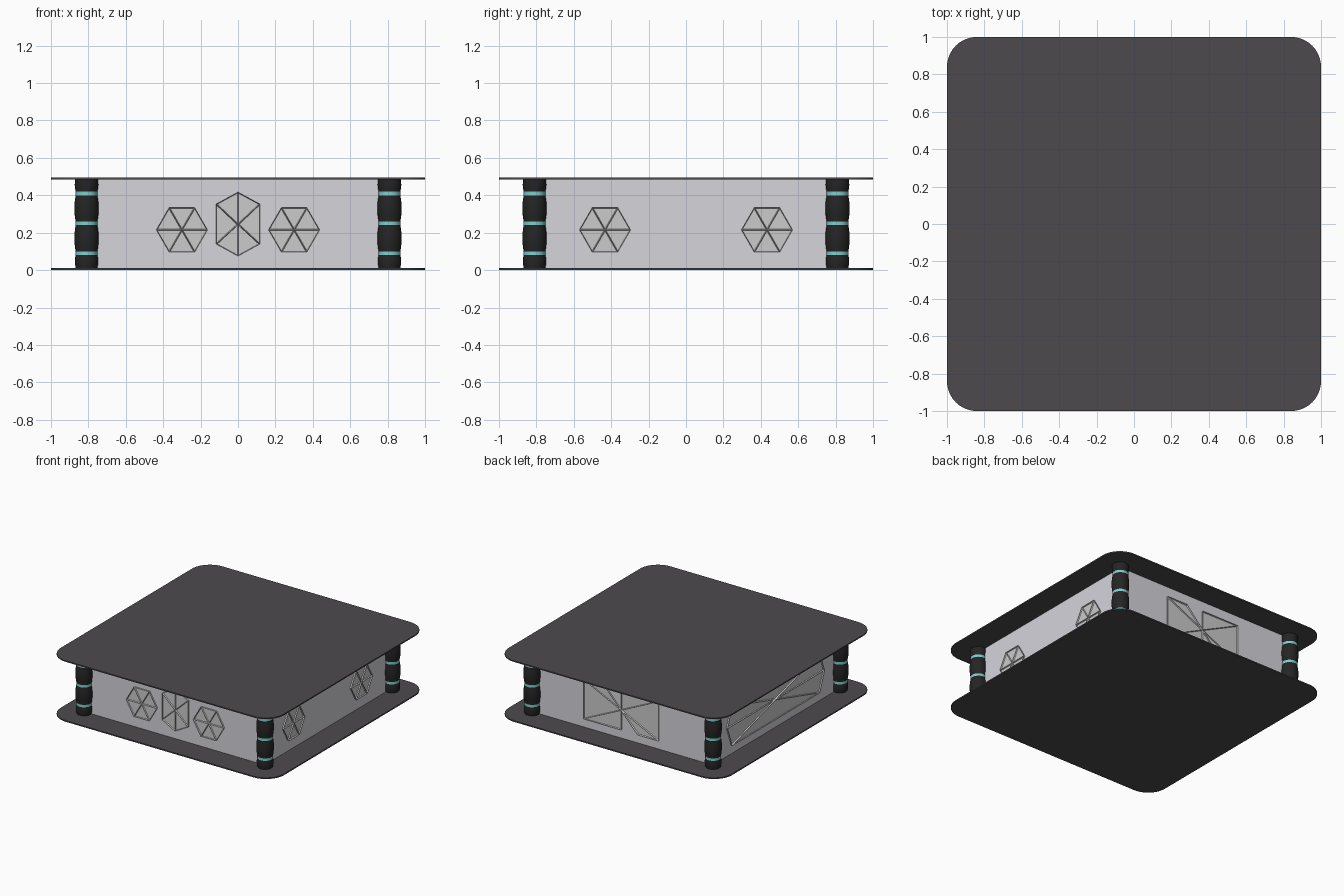
import bpy, bmesh, math
from mathutils import Matrix, Vector

if "Cube" in bpy.data.objects:
    bpy.data.objects.remove(bpy.data.objects["Cube"])

H, T, P = 0.495, 0.01, 0.81     # total height, plate thickness, pillar offset
WALL = 0.795                    # wall face distance from the centre


def material(name, col):
    m = bpy.data.materials.new(name)
    m.diffuse_color = (*col, 1)
    m.use_nodes = True
    m.node_tree.nodes["Principled BSDF"].inputs["Base Color"].default_value = m.diffuse_color
    return m


dark = material("dark_plate", (0.075, 0.068, 0.075))
black = material("black", (0.018, 0.018, 0.018))
cyan = material("cyan", (0.22, 0.62, 0.62))
pale = material("pale_wall", (0.66, 0.66, 0.71))


def finish(bm, name, mats=()):
    me = bpy.data.meshes.new(name)
    bm.to_mesh(me)
    bm.free()
    ob = bpy.data.objects.new(name, me)
    bpy.context.collection.objects.link(ob)
    for m in mats:
        me.materials.append(m)
    return ob


# Rounded square floor and roof plates
def plate(name, z, r=0.16, steps=10):
    bm = bmesh.new()
    vs = []
    for k in range(4):
        q = k * math.pi / 2
        cx, cy = [((1 - r) * s) for s in ((1, 1), (-1, 1), (-1, -1), (1, -1))[k]]
        for i in range(steps + 1):
            a = q + i / steps * math.pi / 2
            vs.append(bm.verts.new((cx + r * math.cos(a), cy + r * math.sin(a), z)))
    f = bm.faces.new(vs)
    ext = bmesh.ops.extrude_face_region(bm, geom=[f])
    bmesh.ops.translate(bm, vec=(0, 0, T),
                        verts=[v for v in ext["geom"] if isinstance(v, bmesh.types.BMVert)])
    bmesh.ops.recalc_face_normals(bm, faces=bm.faces)
    finish(bm, name, [dark])


plate("floor_plate", 0)
plate("roof_plate", H - T)

# Wall block, open where the plates cover it
bm = bmesh.new()
bmesh.ops.create_cube(bm, size=1)
bmesh.ops.scale(bm, vec=(2 * WALL, 2 * WALL, H - 2 * T), verts=bm.verts)
bmesh.ops.translate(bm, vec=(0, 0, H / 2), verts=bm.verts)
bmesh.ops.delete(bm, geom=[f for f in bm.faces if abs(f.normal.z) > 0.5], context='FACES')
finish(bm, "walls", [pale])

# Corner pillars: bulging sections with three coloured bands
BANDS = (0.09, 0.25, 0.41)
prof = [(0.057, T), (0.061, 0.03), (0.062, 0.05), (0.061, 0.065)]
for i, b in enumerate(BANDS):
    prof += [(0.058, b - 0.01), (0.058, b + 0.01)]
    if i < 2:
        prof += [(0.062, b + 0.035), (0.0645, b + 0.06), (0.065, b + 0.08),
                 (0.0645, b + 0.1), (0.062, b + 0.125)]
prof += [(0.061, 0.435), (0.063, 0.455), (0.062, H - T)]


def pillar(name, x, y, n=32):
    bm = bmesh.new()
    rings = [[bm.verts.new((x + r * math.cos(2 * math.pi * i / n),
                            y + r * math.sin(2 * math.pi * i / n), z)) for i in range(n)]
             for r, z in prof]
    for (a, b), (pa, pb) in zip(zip(rings, rings[1:]), zip(prof, prof[1:])):
        mid = (pa[1] + pb[1]) / 2
        for i in range(n):
            f = bm.faces.new((a[i], a[(i + 1) % n], b[(i + 1) % n], b[i]))
            f.smooth = True
            f.material_index = int(any(abs(mid - c) < 0.005 for c in BANDS))
    finish(bm, name, [black, cyan])


for sx, sn in ((-1, "left"), (1, "right")):
    for sy, tn in ((-1, "front"), (1, "back")):
        pillar(f"{tn}_{sn}_pillar", sx * P, sy * P)


# Wall ornament: fan of triangles, each sunk inside a raised rim.
# Points are (sideways, up) as seen facing the wall; turn picks the wall.
def fan(name, centre, pts, turn, skip=()):
    bm = bmesh.new()
    y = -WALL - 0.012
    c = bm.verts.new((centre[0], y, centre[1]))
    ring = [bm.verts.new((u, y, z)) for u, z in pts]
    n = len(ring)
    for i in range(n):
        if i not in skip:
            bm.faces.new((c, ring[i], ring[(i + 1) % n]))
    for f in bm.faces:
        f.normal_update()
        if f.normal.y > 0:
            f.normal_flip()
    rim = [e for e in bm.edges if e.is_boundary]
    faces = list(bm.faces)
    ext = bmesh.ops.extrude_edge_only(bm, edges=rim)
    bmesh.ops.translate(bm, vec=(0, 0.014, 0),
                        verts=[v for v in ext["geom"] if isinstance(v, bmesh.types.BMVert)])
    bmesh.ops.inset_individual(bm, faces=faces, thickness=0.007)
    bmesh.ops.translate(bm, vec=(0, 0.009, 0), verts=list({v for f in faces for v in f.verts}))
    bmesh.ops.rotate(bm, verts=bm.verts, matrix=Matrix.Rotation(math.radians(turn), 3, 'Z'))
    finish(bm, name)


def hexagon(u, z, r):
    return [(u + r * math.cos(i * math.pi / 3), z + r * math.sin(i * math.pi / 3))
            for i in range(6)]


# Front: tall centre hexagon between two regular ones
fan("front_centre_hexagon", (0, 0.245),
    [(0, 0.417), (-0.117, 0.353), (-0.117, 0.139), (0, 0.075), (0.117, 0.139), (0.117, 0.353)], 0)
for s, n in ((-1, "left"), (1, "right")):
    fan(f"front_{n}_hexagon", (s * 0.3, 0.215), hexagon(s * 0.3, 0.215, 0.137), 0)

# Right side: two regular hexagons
for s, n in ((-1, "front"), (1, "back")):
    fan(f"right_side_{n}_hexagon", (s * 0.433, 0.215), hexagon(s * 0.433, 0.215, 0.137), 90)

# Left side: one wide stretched hexagon
fan("left_side_wide_hexagon", (0, 0.24),
    [(-0.62, 0.24), (-0.56, 0.08), (0.56, 0.08), (0.62, 0.24), (0.56, 0.40), (-0.56, 0.40)], -90)

# Back: notched ornament with half-turn symmetry
half = [(-0.15, 0.16), (-0.335, 0.16), (-0.335, -0.16), (0, -0.16)]
pts = [(u - 0.018, z + 0.24) for u, z in half + [(-u, -z) for u, z in half]]
fan("back_notched_ornament", (-0.018, 0.24), pts, 180, skip=(3, 7))
